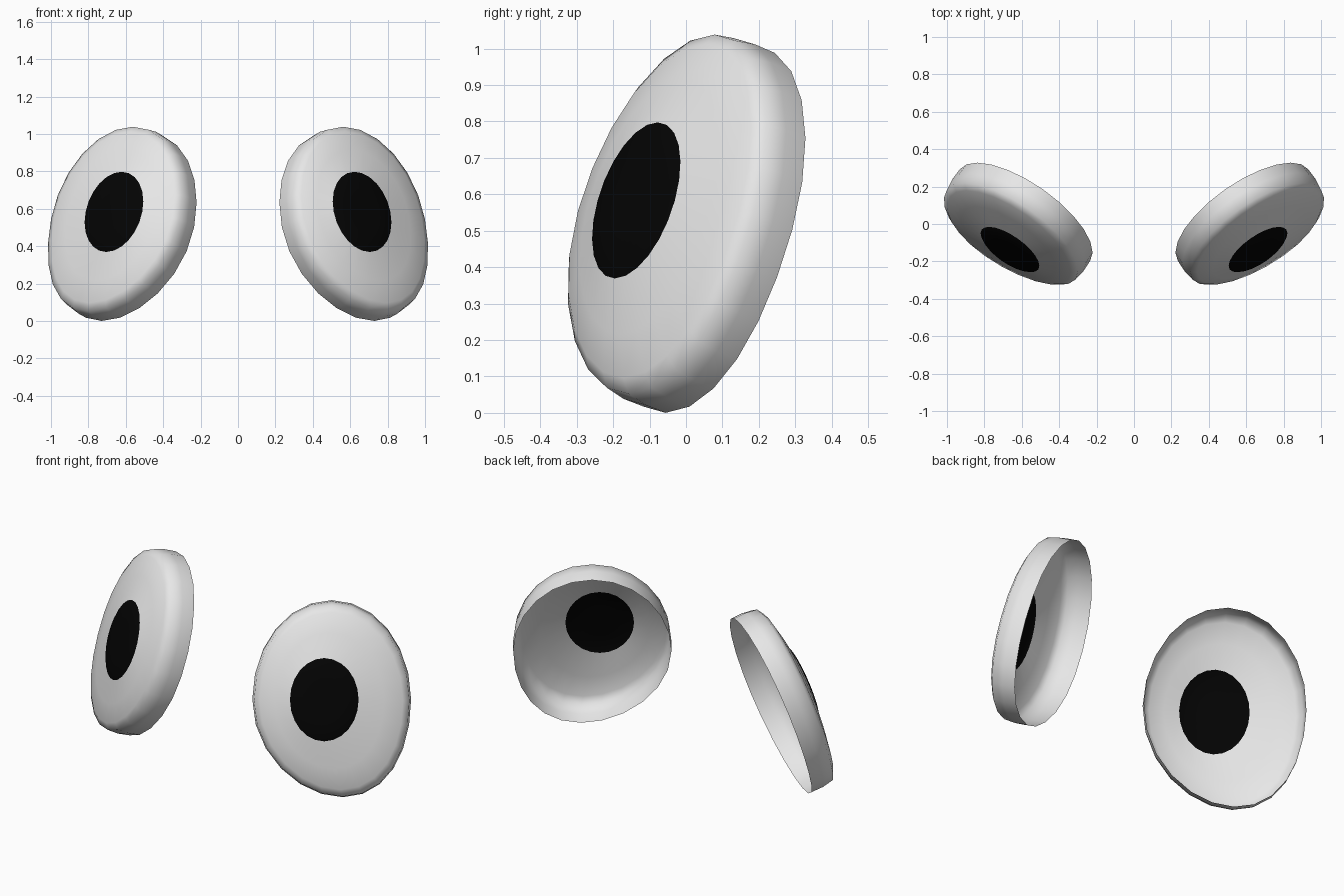
import bpy, bmesh, math
from mathutils import Vector

cube = bpy.data.objects.get("Cube")
if cube:
    bpy.data.objects.remove(cube, do_unlink=True)


def material(name, value):
    m = bpy.data.materials.new(name)
    m.use_nodes = True
    col = (value, value, value, 1)
    m.diffuse_color = col
    m.node_tree.nodes["Principled BSDF"].inputs["Base Color"].default_value = col
    return m


white = material("eye_white", 0.8)
black = material("pupil_black", 0.001)

# Eye frame: turned 35 degrees outward and tilted 18.5 degrees upward
YAW, TILT = math.radians(35), math.radians(18.5)
ACROSS = Vector((math.cos(YAW), math.sin(YAW), 0))
FACING = Vector((math.sin(YAW) * math.cos(TILT),
                 -math.cos(YAW) * math.cos(TILT), math.sin(TILT)))
UP = FACING.cross(ACROSS)
SIDES = 24

# Rings: centre across, centre up, half width, half height, depth,
# and outward shift of the lowest point
PUPIL_EDGE = (0.465, 0.397, 0.185, 0.226, 0.652, 0.0)
SHELL = [
    (0.505, 0.383, 0.426, 0.530, 0.440, 0.06),
    (0.505, 0.383, 0.428, 0.531, 0.510, 0.06),
    (0.505, 0.383, 0.419, 0.520, 0.574, 0.06),
    (0.503, 0.384, 0.386, 0.482, 0.597, 0.05),
    (0.492, 0.388, 0.295, 0.370, 0.624, 0.03),
    PUPIL_EDGE,
]
PUPIL = [
    PUPIL_EDGE,
    (0.465, 0.397, 0.170, 0.208, 0.661, 0.0),
    (0.465, 0.397, 0.090, 0.110, 0.665, 0.0),
]


def loft(name, rings, mat, side, cap):
    """Join oval rings into a smooth surface; side is +1 left, -1 right."""
    bm = bmesh.new()
    loops = []
    for ca, cu, ra, ru, depth, shift in rings:
        loop = []
        for i in range(SIDES):
            t = 2 * math.pi * i / SIDES
            a = ca + ra * math.cos(t) + shift * max(0, -math.sin(t)) ** 2
            u = cu + ru * math.sin(t)
            p = ACROSS * a + UP * u + FACING * depth
            loop.append(bm.verts.new((p.x * side, p.y, p.z)))
        loops.append(loop)
    faces = []
    for outer, inner in zip(loops, loops[1:]):
        for i in range(SIDES):
            j = (i + 1) % SIDES
            faces.append([outer[i], outer[j], inner[j], inner[i]])
    if cap:
        faces.append(loops[-1])
    for f in faces:
        bm.faces.new(f if side > 0 else f[::-1]).smooth = True
    mesh = bpy.data.meshes.new(name)
    bm.to_mesh(mesh)
    bm.free()
    mesh.materials.append(mat)
    obj = bpy.data.objects.new(name, mesh)
    bpy.context.collection.objects.link(obj)


# Open-backed eye shells, each with a pupil filling the front opening
for label, side in (("left", 1), ("right", -1)):
    loft(label + "_eye_shell", SHELL, white, side, False)
    loft(label + "_pupil", PUPIL, black, side, True)
